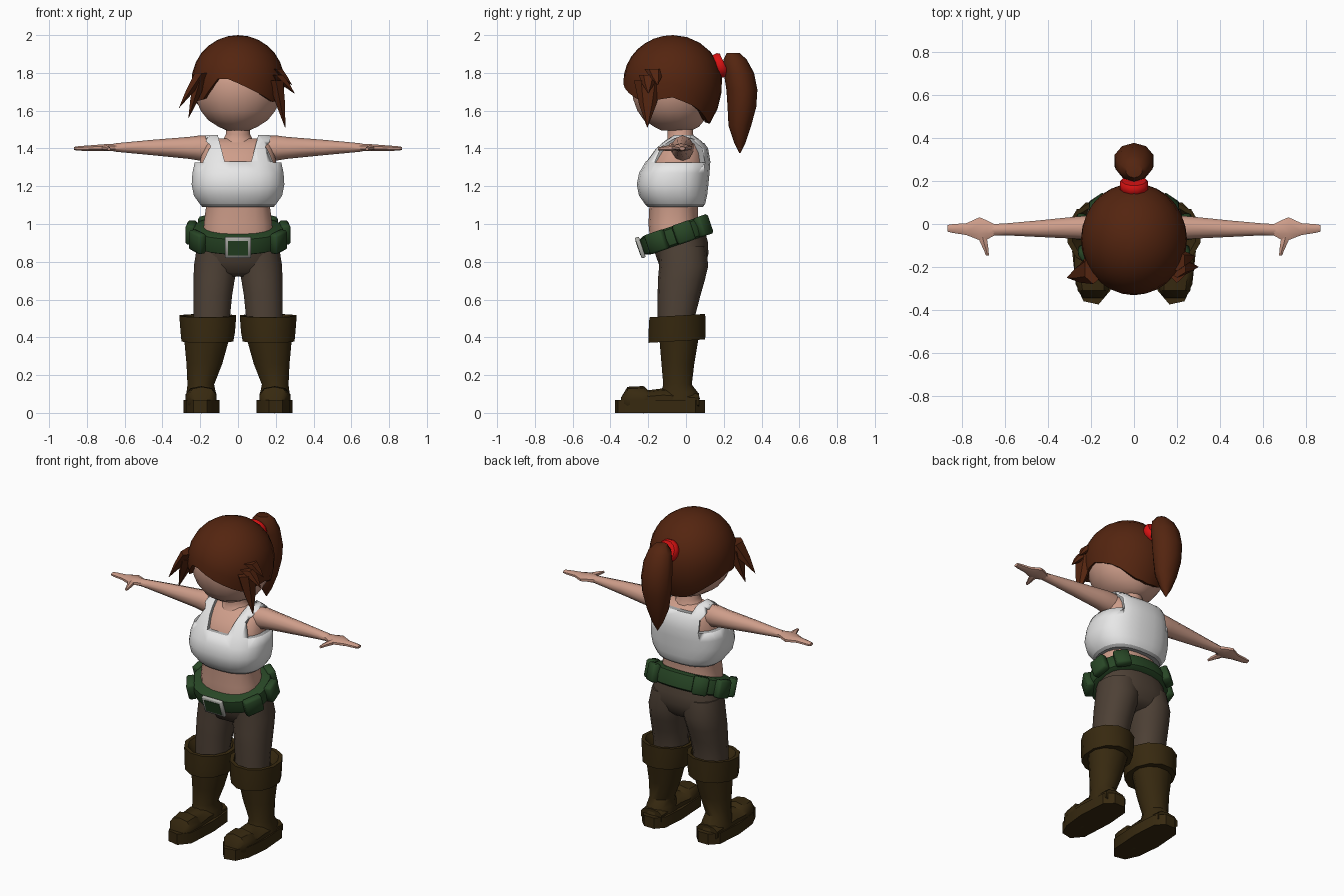
import bpy, bmesh, math
from mathutils import Vector, Matrix

if "Cube" in bpy.data.objects:
    bpy.data.objects.remove(bpy.data.objects["Cube"])


def material(name, rgb):
    m = bpy.data.materials.new(name)
    m.diffuse_color = (*rgb, 1)
    m.use_nodes = True
    m.node_tree.nodes["Principled BSDF"].inputs["Base Color"].default_value = m.diffuse_color
    return m


SKIN = material("skin", (0.62, 0.34, 0.255))
HAIR = material("auburn hair", (0.088, 0.018, 0.005))
WHITE = material("white cloth", (0.84, 0.84, 0.84))
TRIM = material("grey trim", (0.36, 0.36, 0.36))
GREEN = material("green belt", (0.021, 0.062, 0.019))
BROWN = material("brown trousers", (0.075, 0.052, 0.036))
BOOT = material("dark leather", (0.038, 0.022, 0.005))
RED = material("red band", (0.7, 0.006, 0.006))
METAL = material("buckle metal", (0.42, 0.42, 0.39))


def finish(name, bm, mat, angle=40, matrix=None):
    bmesh.ops.recalc_face_normals(bm, faces=bm.faces[:])
    me = bpy.data.meshes.new(name)
    bm.to_mesh(me)
    bm.free()
    me.materials.append(mat)
    ob = bpy.data.objects.new(name, me)
    bpy.context.collection.objects.link(ob)
    if matrix is not None:
        ob.matrix_world = matrix
    bpy.ops.object.select_all(action='DESELECT')
    ob.select_set(True)
    bpy.context.view_layer.objects.active = ob
    bpy.ops.object.shade_smooth_by_angle(angle=math.radians(angle))
    return ob


def to_xyz(axis, t, a, b):
    return {'x': (t, a, b), 'y': (a, t, b), 'z': (a, b, t)}[axis]


# Skin elliptical rings (position, centre a, centre b, radius a, radius b) along an axis
def loft(name, rings, mat, axis='z', n=16, p=2.0, slope=0, side=1, angle=40, matrix=None):
    bm = bmesh.new()
    loops = []
    for t, a, b, ra, rb in rings:
        loop = []
        for i in range(n):
            w = 2 * math.pi * (i + 0.5) / n
            c, s = math.cos(w), math.sin(w)
            u = math.copysign(abs(c) ** (2 / p), c) * ra
            v = math.copysign(abs(s) ** (2 / p), s) * rb
            x, y, z = to_xyz(axis, t + slope * v, a + u, b + v)
            loop.append(bm.verts.new((x * side, y, z)))
        loops.append(loop)
    for l0, l1 in zip(loops, loops[1:]):
        for i in range(n):
            j = (i + 1) % n
            bm.faces.new((l0[i], l0[j], l1[j], l1[i]))
    bm.faces.new(loops[0])
    bm.faces.new(loops[-1])
    return finish(name, bm, mat, angle, matrix)


# Extrude a flat outline along an axis
def prism(name, pts, axis, lo, hi, mat, side=1):
    bm = bmesh.new()
    ends = []
    for t in (lo, hi):
        co = [to_xyz(axis, t, a, b) for a, b in pts]
        ends.append([bm.verts.new((x * side, y, z)) for x, y, z in co])
    n = len(pts)
    for i in range(n):
        j = (i + 1) % n
        bm.faces.new((ends[0][i], ends[0][j], ends[1][j], ends[1][i]))
    bm.faces.new(ends[0])
    bm.faces.new(ends[1])
    return finish(name, bm, mat)


def box(name, size, mat, matrix, bevel=0):
    bm = bmesh.new()
    bmesh.ops.create_cube(bm, size=1)
    bmesh.ops.scale(bm, vec=size, verts=bm.verts[:])
    if bevel:
        bmesh.ops.bevel(bm, geom=bm.edges[:], offset=bevel, segments=1, affect='EDGES')
    return finish(name, bm, mat, 50, matrix)


# Pointed lock of hair from root to tip
def lock(name, root, tip, width, depth):
    r, t = Vector(root), Vector(tip)
    m = r.lerp(t, 0.5)
    loft(name, [(r.z, r.x, r.y, width, depth), (m.z, m.x, m.y, width * .62, depth * .62),
                (t.z, t.x, t.y, .001, .001)], HAIR, n=6)


def cut(ob, cutter):
    mod = ob.modifiers.new("cut", 'BOOLEAN')
    mod.operation, mod.solver, mod.object = 'DIFFERENCE', 'EXACT', cutter
    mod.material_mode = 'TRANSFER'
    bpy.ops.object.select_all(action='DESELECT')
    bpy.context.view_layer.objects.active = ob
    ob.select_set(True)
    bpy.ops.object.modifier_apply(modifier=mod.name)
    bpy.data.objects.remove(cutter)


def span(z, rx, front, back):
    return (z, 0, (front + back) / 2, rx, (back - front) / 2)


# Torso, neck and head
loft("torso", [span(.9, .185, -.19, .08), span(1.0, .183, -.2, .065), span(1.1, .17, -.195, .065),
               span(1.2, .2, -.21, .09), span(1.31, .208, -.203, .11), span(1.38, .192, -.16, .098),
               span(1.425, .18, -.115, .075), span(1.452, .13, -.08, .04)], SKIN, n=20, p=2.4)
loft("neck", [span(1.41, .12, -.12, .06), span(1.45, .08, -.1, .05), span(1.475, .066, -.1, .04),
              span(1.55, .066, -.1, .04)], SKIN, n=12)
loft("head", [span(1.495, .06, -.13, .03), span(1.515, .105, -.17, .07), span(1.55, .16, -.225, .1),
              span(1.6, .2, -.26, .125), span(1.66, .226, -.282, .15), span(1.74, .235, -.295, .16),
              span(1.82, .215, -.27, .14), span(1.9, .13, -.18, .07)], SKIN, n=20, angle=60)

# Cropped top with neck and arm openings
shirt = loft("shirt", [span(1.09, .19, -.205, .09), span(1.105, .203, -.218, .102), span(1.15, .235, -.25, .113),
                       span(1.21, .247, -.262, .12), span(1.27, .243, -.25, .126), span(1.33, .23, -.215, .13),
                       span(1.40, .212, -.165, .118), span(1.44, .2, -.12, .09), span(1.472, .165, -.07, .045)],
             WHITE, n=24, p=2.5)
shirt.data.materials.append(TRIM)
for f in shirt.data.polygons:
    f.material_index = int(f.center.z < 1.1)
cut(shirt, prism("neck_cut", [(-.07, 1.33), (.07, 1.33), (.115, 1.5), (-.115, 1.5)], 'y', -.5, .0, TRIM))
cut(shirt, prism("nape_cut", [(-.1, 1.43), (.1, 1.43), (.113, 1.5), (-.113, 1.5)], 'y', -.01, .5, TRIM))
for s in (1, -1):
    cut(shirt, prism("arm_cut", [(-.165, 1.325), (.1, 1.325), (.085, 1.40), (.03, 1.453), (-.06, 1.453), (-.13, 1.41)],
                     'x', .145, .4, TRIM, s))

# Arms, hands, legs and boots
for s, tag in ((1, "left"), (-1, "right")):
    loft(tag + "_arm", [(.13, -.02, 1.40, .06, .065), (.2, -.018, 1.402, .06, .067), (.26, -.017, 1.403, .055, .058),
                        (.45, -.022, 1.405, .04, .041), (.6, -.025, 1.405, .029, .027),
                        (.66, -.027, 1.405, .028, .021)], SKIN, 'x', 10, side=s)
    loft(tag + "_hand", [(.65, -.027, 1.405, .028, .021), (.685, -.028, 1.405, .048, .02),
                         (.72, -.022, 1.404, .058, .019), (.78, -.024, 1.402, .03, .016),
                         (.845, -.021, 1.4, .022, .013), (.868, -.02, 1.4, .017, .009)], SKIN, 'x', 8, side=s)
    loft(tag + "_thumb", [(-.147, .683, 1.397, .008, .008), (-.12, .689, 1.4, .013, .012),
                          (-.085, .7, 1.402, .02, .015), (-.04, .71, 1.404, .025, .015)], SKIN, 'y', 6, side=s)
    loft(tag + "_trouser_leg", [(.42, .14, -.05, .1, .1), (.52, .139, -.05, .1, .1), (.62, .134, -.037, .105, .113),
                                (.7, .127, -.025, .111, .124), (.78, .118, -.012, .118, .13),
                                (.88, .105, -.02, .115, .125)], BROWN, n=14, p=2.2, side=s, angle=60)
    loft(tag + "_boot_cuff", [(.38, .162, -.048, .115, .13), (.38, .162, -.048, .142, .155),
                              (.43, .16, -.048, .149, .156), (.515, .16, -.046, .156, .153),
                              (.515, .16, -.046, .132, .132), (.46, .15, -.046, .1, .1)],
         BOOT, n=12, slope=.06, side=s, angle=35)
    loft(tag + "_boot_shaft", [(.07, .195, -.035, .085, .115), (.11, .195, -.035, .08, .1),
                               (.15, .197, -.045, .073, .078), (.26, .178, -.043, .098, .09),
                               (.40, .165, -.037, .125, .108)], BOOT, n=12, side=s)
    loft(tag + "_boot_foot", [(-.345, .19, .06, .05, .02), (-.31, .19, .07, .075, .068), (-.225, .195, .07, .085, .072),
                              (-.2, .195, .065, .085, .055), (-.12, .197, .07, .083, .06), (.07, .195, .06, .075, .045)],
         BOOT, 'y', 10, p=2.6, side=s)
    prism(tag + "_sole", [(.11, -.31), (.165, -.375), (.235, -.36), (.272, -.28), (.288, -.13), (.275, .05),
                          (.225, .1), (.155, .1), (.11, .05), (.098, -.1)], 'z', 0, .068, BOOT, s)

loft("trouser_seat", [span(.735, .13, -.09, .07), span(.76, .2, -.13, .1), span(.82, .225, -.15, .12),
                      span(.88, .215, -.17, .118), span(.95, .2, -.18, .1)], BROWN, n=20, p=2.3, slope=.15, angle=60)

# Slanted belt with pouches and buckle
tilt = Matrix.Translation((0, -.055, .94)) @ Matrix.Rotation(math.radians(19), 4, 'X')
loft("belt", [(-.052, 0, 0, .215, .165), (-.042, 0, 0, .238, .188), (0, 0, 0, .246, .194),
              (.042, 0, 0, .238, .188), (.052, 0, 0, .215, .165)], GREEN, n=24, p=2.2, matrix=tilt, angle=50)
for s in (1, -1):
    for i, (x, y, turn, w) in enumerate(((.247, .045, 8, .1), (.215, -.105, -32, .11), (.165, .155, 55, .09))):
        spot = Matrix.Translation((x * s, y, 0)) @ Matrix.Rotation(math.radians(turn * s), 4, 'Z')
        box("belt_pouch_%d" % i, (.05, w, .108), GREEN, tilt @ spot, .01)
box("buckle_frame", (.14, .022, .115), METAL, tilt @ Matrix.Translation((0, -.198, 0)), .004)
box("buckle_centre", (.108, .026, .083), GREEN, tilt @ Matrix.Translation((0, -.198, 0)))

# Hair cap: columns drop from the crown to a hairline that varies around the head
HAIRLINE = [(-180, 1.53), (-150, 1.545), (-120, 1.62), (-90, 1.67), (-55, 1.645), (-38, 1.71), (-22, 1.785),
            (0, 1.745), (25, 1.695), (50, 1.645), (90, 1.67), (120, 1.62), (150, 1.545), (180, 1.53)]


def hairline(d):
    for (d0, z0), (d1, z1) in zip(HAIRLINE, HAIRLINE[1:]):
        if d0 <= d <= d1:
            return z0 + (z1 - z0) * (d - d0) / (d1 - d0)


bm = bmesh.new()
crown = bm.verts.new((0, -.07, 2.0))
N, ROWS = 28, 8
columns = []
for i in range(N):
    d = -180 + 360 * i / N
    low, w = hairline(d), math.radians(d)
    drop = 1.75 - low
    end = math.pi / 2 + (math.asin(drop / .33) if drop > 0 else math.asin(drop / .25))
    col = []
    for k in range(1, ROWS + 1):
        th = end * k / ROWS
        r, h = math.sin(th), math.cos(th)
        z = 1.75 + h * (.25 if h > 0 else .33)
        col.append(bm.verts.new((.247 * r * math.sin(w), -.07 - .262 * r * math.cos(w), z)))
    v = col[-1].co
    col.append(bm.verts.new((v.x * .86, -.07 + (v.y + .07) * .86, v.z + .01)))
    columns.append(col)
for i in range(N):
    a, b = columns[i], columns[(i + 1) % N]
    bm.faces.new((crown, a[0], b[0]))
    for k in range(ROWS):
        bm.faces.new((a[k], a[k + 1], b[k + 1], b[k]))
finish("hair_cap", bm, HAIR, 45)

# Loose locks framing the face
lock("long_lock", (.2, -.2, 1.76), (.25, -.205, 1.51), .045, .075)
lock("upper_flick", (.2, -.17, 1.82), (.285, -.15, 1.735), .04, .05)
lock("lower_flick", (.2, -.2, 1.79), (.3, -.2, 1.69), .045, .05)
lock("outer_lock", (-.19, -.21, 1.80), (-.312, -.25, 1.615), .045, .07)
lock("inner_lock", (-.2, -.2, 1.76), (-.262, -.22, 1.56), .04, .07)

# Ponytail and its band
loft("ponytail", [(1.375, 0, .285, .003, .003), (1.43, 0, .285, .035, .03), (1.52, 0, .285, .07, .06),
                  (1.62, 0, .296, .09, .076), (1.71, 0, .296, .096, .082), (1.8, 0, .28, .09, .08),
                  (1.87, 0, .26, .07, .062), (1.905, 0, .25, .04, .035)], HAIR, n=10, angle=50)
band = Matrix.Translation((0, .18, 1.84)) @ Matrix.Rotation(math.radians(-65), 4, 'X')
loft("hair_band", [(-.025, 0, 0, .06, .06), (-.012, 0, 0, .068, .068), (.012, 0, 0, .068, .068),
                   (.025, 0, 0, .058, .058)], RED, n=12, matrix=band)
